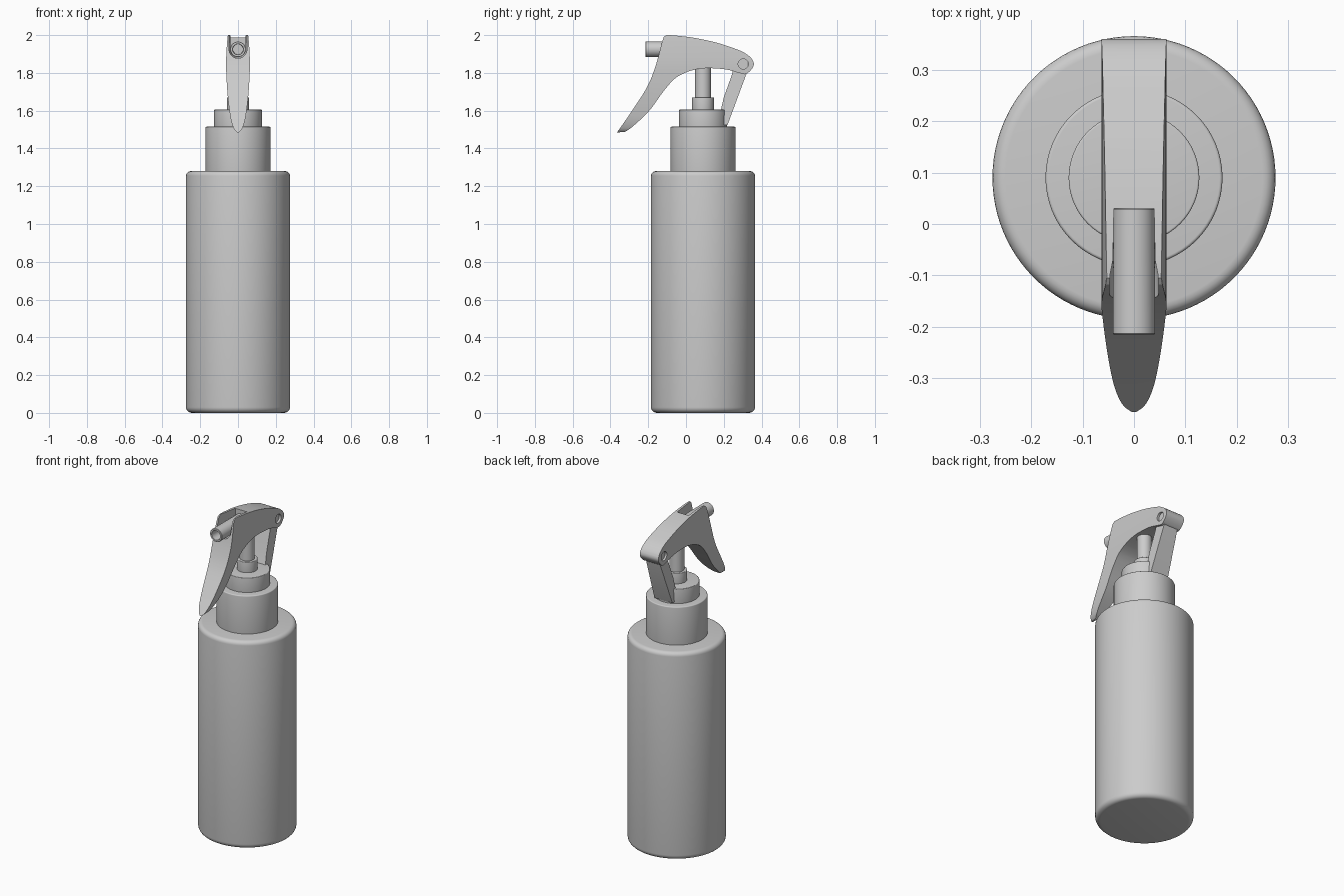
import bpy, bmesh, math
from mathutils import Vector

if "Cube" in bpy.data.objects:
    bpy.data.objects.remove(bpy.data.objects["Cube"])

AXIS_Y = 0.09  # bottle axis


def loft(name, rings):
    """Skin a stack of equal-length point rings and cap both ends."""
    bm = bmesh.new()
    vs = [[bm.verts.new(p) for p in r] for r in rings]
    n = len(vs[0])
    for a, b in zip(vs, vs[1:]):
        for i in range(n):
            j = (i + 1) % n
            bm.faces.new((a[i], a[j], b[j], b[i]))
    bm.faces.new(vs[0])
    bm.faces.new(vs[-1])
    bmesh.ops.recalc_face_normals(bm, faces=bm.faces)
    me = bpy.data.meshes.new(name)
    bm.to_mesh(me)
    bm.free()
    ob = bpy.data.objects.new(name, me)
    bpy.context.collection.objects.link(ob)
    return ob


def smooth(ob):
    bpy.ops.object.select_all(action='DESELECT')
    ob.select_set(True)
    bpy.context.view_layer.objects.active = ob
    bpy.ops.object.shade_smooth_by_angle(angle=math.radians(32))
    return ob


def lathe(name, profile, place, segs=64):
    """profile: (radius, height); place maps (u, v, h) to world."""
    ang = [2 * math.pi * i / segs for i in range(segs)]
    return smooth(loft(name, [[place(r * math.cos(a), r * math.sin(a), h) for a in ang]
                              for r, h in profile]))


def upright(u, v, h):
    return (u, v + AXIS_Y, h)


def rounded(r, z0, z1, b0, b1):
    """Cylinder profile with rounded bottom and top rims."""
    q = [i * math.pi / 10 for i in range(6)]
    low = [(r - b0 + b0 * math.sin(t), z0 + b0 - b0 * math.cos(t)) for t in q]
    top = [(r - b1 + b1 * math.cos(t), z1 - b1 + b1 * math.sin(t)) for t in q]
    return low + top


def curve(pts, steps=6):
    """Catmull-Rom curve through the points."""
    p = [Vector(q) for q in pts]
    p = [2 * p[0] - p[1]] + p + [2 * p[-1] - p[-2]]
    out = []
    for i in range(1, len(p) - 2):
        a, b, c, d = p[i - 1:i + 3]
        for k in range(steps):
            t = k / steps
            out.append(0.5 * (2 * b + (c - a) * t + (2 * a - 5 * b + 4 * c - d) * t * t
                              + (3 * b - a - 3 * c + d) * t ** 3))
    return out + [p[-2]]


def boolean(ob, cutter, op):
    m = ob.modifiers.new(op, 'BOOLEAN')
    m.operation, m.object, m.solver = op, cutter, 'EXACT'
    cutter.hide_render = True
    bpy.context.view_layer.objects.active = ob
    bpy.ops.object.modifier_apply(modifier=m.name)
    bpy.data.objects.remove(cutter)


# Bottle, collar and stepped neck
lathe("bottle", rounded(0.275, 0, 1.28, 0.03, 0.025), upright, 96)
lathe("collar", rounded(0.172, 1.27, 1.515, 0.002, 0.006), upright)
lathe("cap", rounded(0.127, 1.51, 1.605, 0.002, 0.004), upright)
lathe("neck", rounded(0.058, 1.60, 1.67, 0.002, 0.004), upright, 48)
lathe("stem", [(0.042, 1.66), (0.042, 1.86)], upright, 48)

# Trigger head: side profile (y, z)
top = curve([(-0.105, 2.0), (-0.06, 1.998), (0.04, 1.986), (0.15, 1.963), (0.24, 1.935),
             (0.307, 1.908), (0.35, 1.872), (0.357, 1.835), (0.32, 1.795), (0.28, 1.80),
             (0.2, 1.82), (0.07, 1.822), (-0.04, 1.783), (-0.11, 1.714), (-0.196, 1.598),
             (-0.286, 1.513), (-0.325, 1.487)])
front = curve([(-0.365, 1.485), (-0.29, 1.593), (-0.206, 1.725), (-0.16, 1.84),
               (-0.13, 1.952), (-0.118, 1.99)])
side = top + front
head = loft("trigger_head", [[(x, p.x, p.y) for p in side] for x in (-0.1, 0.1)])

# Front outline (half width, z) narrows the head and lever
half = curve([(0.004, 1.484), (0.022, 1.505), (0.037, 1.55), (0.048, 1.62), (0.057, 1.71),
              (0.062, 1.80), (0.063, 1.86), (0.060, 1.93), (0.055, 1.99), (0.052, 2.002)])
outline = [(p.x, p.y) for p in half] + [(-p.x, p.y) for p in reversed(half)]
boolean(head, loft("outline_cutter", [[(x, y, z) for x, z in outline] for y in (-0.5, 0.5)]),
        'INTERSECT')


# U-shaped slot holding the nozzle, flared towards the front
def u_ring(y, r):
    arc = [math.pi + math.pi * i / 16 for i in range(17)]
    return ([(r * math.cos(a), y, 1.925 + r * math.sin(a)) for a in arc]
            + [(r, y, 2.1), (-r, y, 2.1)])


boolean(head, loft("slot_cutter", [u_ring(0.03, 0.039), u_ring(-0.07, 0.041),
                                   u_ring(-0.10, 0.047), u_ring(-0.3, 0.049)]), 'DIFFERENCE')


# Hinge hole and recessed pin
def sideways(u, v, h):
    return (h, 0.303 + u, 1.847 + v)


boolean(head, lathe("hole_cutter", [(0.027, -0.2), (0.027, 0.2)], sideways, 32), 'DIFFERENCE')
smooth(head)
lathe("hinge_pin", [(0.0268, -0.05), (0.0268, 0.05)], sideways, 32)


# Nozzle tube with open bore
def forward(u, v, h):
    return (u, -h, 1.925 + v)


lathe("nozzle", [(0.040, -0.029), (0.041, 0.213), (0.039, 0.215), (0.029, 0.215),
                 (0.027, 0.12)], forward, 40)

# Rear bracket carrying the hinge
bracket = [(0.25, 1.83), (0.325, 1.83), (0.32, 1.795), (0.22, 1.525), (0.15, 1.525),
           (0.185, 1.605), (0.20, 1.67), (0.243, 1.79)]
smooth(loft("rear_bracket", [[(s * (0.046 + 0.05 * (1.83 - z)), y, z) for y, z in bracket]
                             for s in (-1, 1)]))
